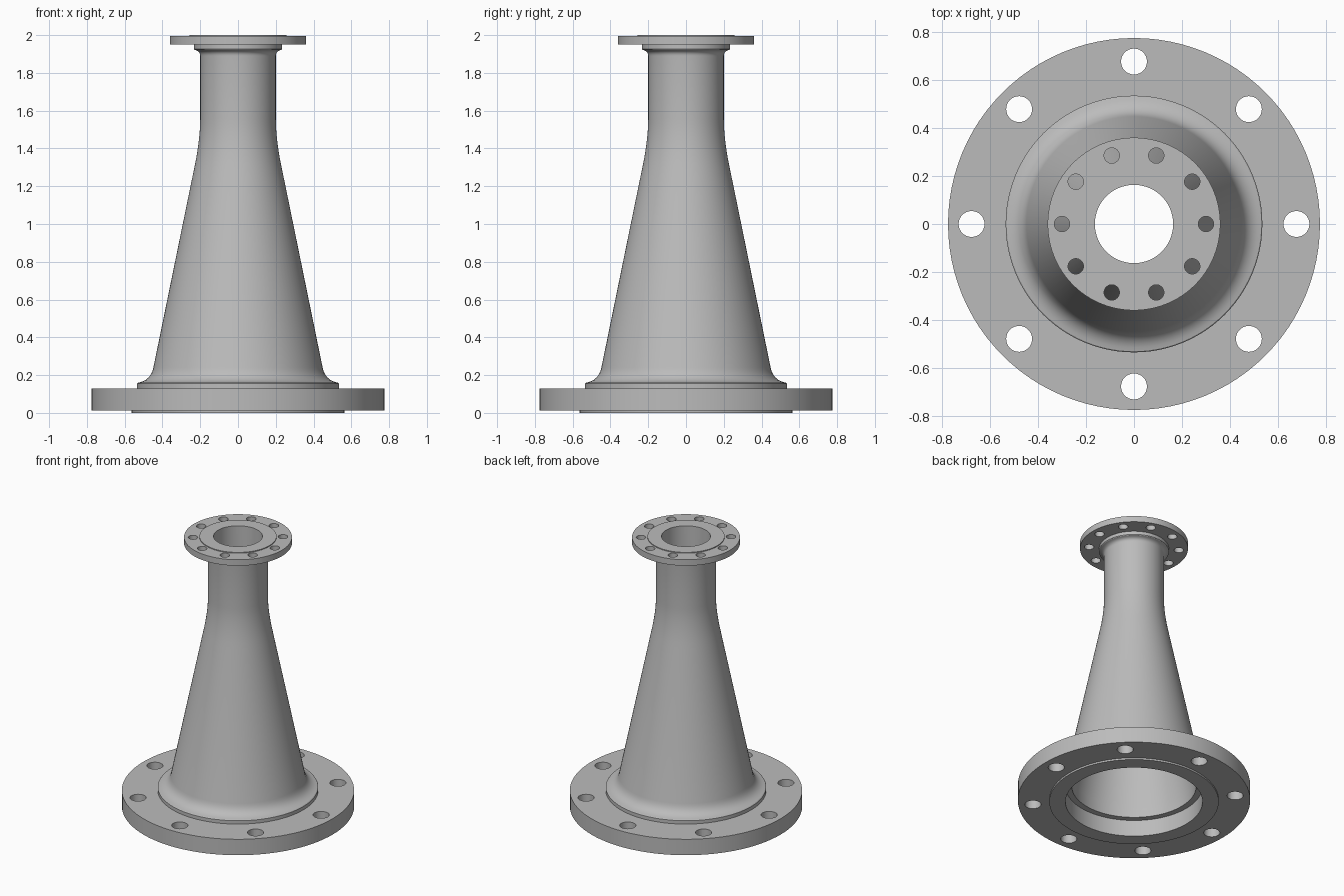
import bpy
import bmesh
from math import cos, sin, pi, tau, radians
from mathutils import Matrix, Vector

SEGMENTS = 96

cube = bpy.data.objects.get("Cube")
if cube:
    bpy.data.objects.remove(cube, do_unlink=True)

steel = bpy.data.materials.new("grey_steel")
steel.use_nodes = True
steel.diffuse_color = (0.5, 0.5, 0.5, 1)
steel.node_tree.nodes["Principled BSDF"].inputs["Base Color"].default_value = (0.5, 0.5, 0.5, 1)


def make_object(name, bm):
    mesh = bpy.data.meshes.new(name)
    bmesh.ops.recalc_face_normals(bm, faces=bm.faces)
    bm.to_mesh(mesh)
    bm.free()
    mesh.materials.append(steel)
    obj = bpy.data.objects.new(name, mesh)
    bpy.context.collection.objects.link(obj)
    return obj


def lathe(name, profile):
    """Revolve a closed (radius, height) profile about z."""
    bm = bmesh.new()
    verts = [bm.verts.new((r, 0, z)) for r, z in profile]
    edges = [bm.edges.new((a, b)) for a, b in zip(verts, verts[1:] + verts[:1])]
    bmesh.ops.spin(bm, geom=verts + edges, cent=(0, 0, 0), axis=(0, 0, 1),
                   angle=tau, steps=SEGMENTS, use_merge=True)
    bmesh.ops.remove_doubles(bm, verts=bm.verts, dist=1e-5)
    return make_object(name, bm)


def curve(start, control, end, steps=8):
    """Rounded transition between two profile points."""
    a, b, c = Vector(start), Vector(control), Vector(end)
    ts = [i / steps for i in range(steps + 1)]
    return [tuple(a * (1 - t) ** 2 + b * 2 * t * (1 - t) + c * t * t) for t in ts]


def drill(obj, count, circle, radius, height):
    """Cut a ring of bolt holes."""
    bm = bmesh.new()
    for i in range(count):
        a = tau * i / count
        bmesh.ops.create_cone(bm, cap_ends=True, segments=32, radius1=radius,
                              radius2=radius, depth=0.4,
                              matrix=Matrix.Translation((circle * cos(a), circle * sin(a), height)))
    cutter = make_object(obj.name + "_cutter", bm)
    cutter.hide_render = True
    mod = obj.modifiers.new("bolt_holes", 'BOOLEAN')
    mod.operation, mod.solver, mod.object = 'DIFFERENCE', 'EXACT', cutter
    bpy.context.view_layer.objects.active = obj
    bpy.ops.object.modifier_apply(modifier=mod.name)
    bpy.data.objects.remove(cutter, do_unlink=True)


# Wide base flange with a raised sealing face underneath
base_flange = lathe("base_flange", [
    (0.457, 0), (0.565, 0), (0.565, 0.013), (0.775, 0.013), (0.775, 0.13), (0.457, 0.13)])
drill(base_flange, 8, 0.677, 0.054, 0.07)

# Hollow tapering body: foot fillet, cone, straight neck, collar
outer = [(0.535, 0.13), (0.535, 0.155)]
outer += curve((0.53, 0.16), (0.463, 0.17), (0.448, 0.24))
outer += curve((0.235, 1.28), (0.2, 1.44), (0.2, 1.56))
outer += curve((0.2, 1.89), (0.2, 1.915), (0.23, 1.922), 5)
outer += [(0.233, 1.926), (0.233, 1.95)]
inner = [(0.163, 1.95)] + curve((0.163, 1.56), (0.163, 1.44), (0.196, 1.28))
inner += [(0.415, 0.2), (0.415, 0.12), (0.457, 0.12), (0.457, 0.13)]
body = lathe("tapered_body", outer + inner)

# Small top flange with a raised sealing face above
top_flange = lathe("top_flange", [
    (0.163, 1.95), (0.36, 1.95), (0.36, 1.994), (0.257, 1.994), (0.257, 2.0), (0.163, 2.0)])
drill(top_flange, 10, 0.3, 0.032, 1.97)

# Smooth round walls, crisp rims
for obj in bpy.context.view_layer.objects:
    obj.select_set(obj in (base_flange, body, top_flange))
bpy.context.view_layer.objects.active = body
bpy.ops.object.shade_smooth_by_angle(angle=radians(30))
